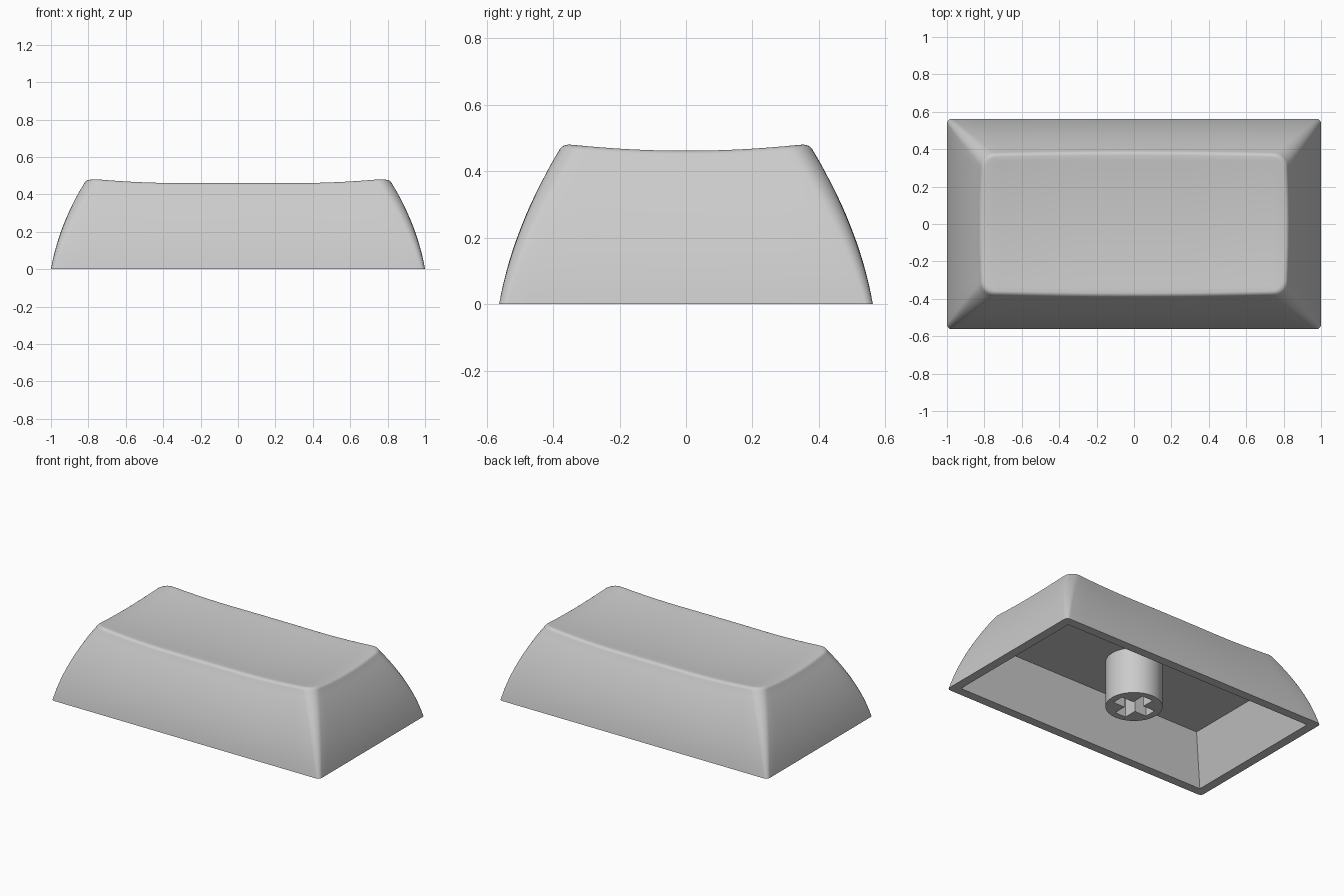
import bpy, bmesh, math

old = bpy.data.objects.get("Cube")
if old:
    bpy.data.objects.remove(old, do_unlink=True)

# Single grey plastic
grey = bpy.data.materials.new("grey_plastic")
grey.use_nodes = True
colour = (0.6, 0.6, 0.6, 1)
grey.diffuse_color = colour
grey.node_tree.nodes["Principled BSDF"].inputs["Base Color"].default_value = colour

HX, HY = 1.0, 0.5625      # half size of the base
ARC, SIDE = 8, 18         # steps per rounded corner and per straight side
DRAFT = 0.17              # how far the walls lean in
FILLET = 0.018            # rounding of the top edge


def dish(x, y):
    """Height of the scooped top."""
    return 0.44 + 0.02 * min(1, abs(y) / 0.36) ** 2 + 0.022 * min(1, max(0, abs(x) - 0.3) / 0.47) ** 2


def outline(hx, hy, r, bow=0.0):
    """Rounded rectangle, its sides bowed outward."""
    corners = []
    for q, (sx, sy) in enumerate([(1, 1), (-1, 1), (-1, -1), (1, -1)]):
        angles = [(q + i / ARC) * math.pi / 2 for i in range(ARC + 1)]
        corners.append([(sx * (hx - r) + r * math.cos(a), sy * (hy - r) + r * math.sin(a)) for a in angles])
    pts = []
    for q in range(4):
        pts += corners[q]
        (x0, y0), (x1, y1) = corners[q][-1], corners[(q + 1) % 4][0]
        pts += [(x0 + (x1 - x0) * i / SIDE, y0 + (y1 - y0) * i / SIDE) for i in range(1, SIDE)]
    return [(x - bow * (x / hx) * (y / hy) ** 2, y - bow * (y / hy) * (x / hx) ** 2) for x, y in pts]


def finish(obj):
    obj.data.materials.clear()
    obj.data.materials.append(grey)
    bpy.ops.object.select_all(action="DESELECT")
    obj.select_set(True)
    bpy.context.view_layer.objects.active = obj
    bpy.ops.object.shade_smooth_by_angle(angle=math.radians(35))


# Cap shell: cavity, rim, leaning walls, rounded edge, scooped top
CEILING = 0.31
rings = [
    [(x, y, CEILING) for x, y in outline(HX - 0.17, HY - 0.16, 0)],
    [(x, y, 0) for x, y in outline(HX - 0.06, HY - 0.06, 0)],
]
for i in range(15):
    t = i / 14
    inset = DRAFT * (0.45 * t + 0.55 * t * t)
    pts = outline(HX - inset, HY - inset, 0.025 + 0.045 * t, 0.012 * t)
    rings.append([(x, y, t * (dish(x, y) - FILLET)) for x, y in pts])
for i in range(1, 6):
    a = i / 5 * math.pi / 2
    inset = DRAFT + FILLET * (1.3 - math.cos(a) - 0.3 * (1 - math.sin(a)))
    pts = outline(HX - inset, HY - inset, 0.07, 0.012)
    rings.append([(x, y, dish(x, y) - FILLET * (1 - math.sin(a))) for x, y in pts])
for i in range(1, 16):
    k = 1 - i / 16
    rings.append([(x * k, y * k, dish(x * k, y * k)) for x, y in pts])

bm = bmesh.new()
loops = [[bm.verts.new(p) for p in ring] for ring in rings]
n = len(loops[0])
for a, b in zip(loops, loops[1:]):
    for i in range(n):
        j = (i + 1) % n
        bm.faces.new((a[i], a[j], b[j], b[i]))
bm.faces.new(loops[0])
centre = bm.verts.new((0, 0, dish(0, 0)))
for i in range(n):
    bm.faces.new((loops[-1][i], loops[-1][(i + 1) % n], centre))
bmesh.ops.remove_doubles(bm, verts=bm.verts, dist=0.0001)
bmesh.ops.recalc_face_normals(bm, faces=bm.faces)
mesh = bpy.data.meshes.new("cap_shell")
bm.to_mesh(mesh)
bm.free()
shell = bpy.data.objects.new("cap_shell", mesh)
bpy.context.collection.objects.link(shell)
finish(shell)

# Mounting stem with a cross-shaped socket
bpy.ops.mesh.primitive_cylinder_add(vertices=64, radius=0.172, depth=CEILING + 0.02,
                                    location=(0, 0, (CEILING + 0.02) / 2))
stem = bpy.context.object
stem.name = "mounting_stem"
for size in [(0.256, 0.08), (0.08, 0.256)]:
    bpy.ops.mesh.primitive_cube_add(size=1, location=(0, 0, 0.1))
    cutter = bpy.context.object
    cutter.name = "socket_cutter"
    cutter.scale = (*size, 0.36)
    cutter.hide_render = True
    cut = stem.modifiers.new("socket", "BOOLEAN")
    cut.operation = "DIFFERENCE"
    cut.solver = "EXACT"
    cut.object = cutter
    bpy.context.view_layer.objects.active = stem
    bpy.ops.object.modifier_apply(modifier=cut.name)
    bpy.data.objects.remove(cutter, do_unlink=True)
finish(stem)
